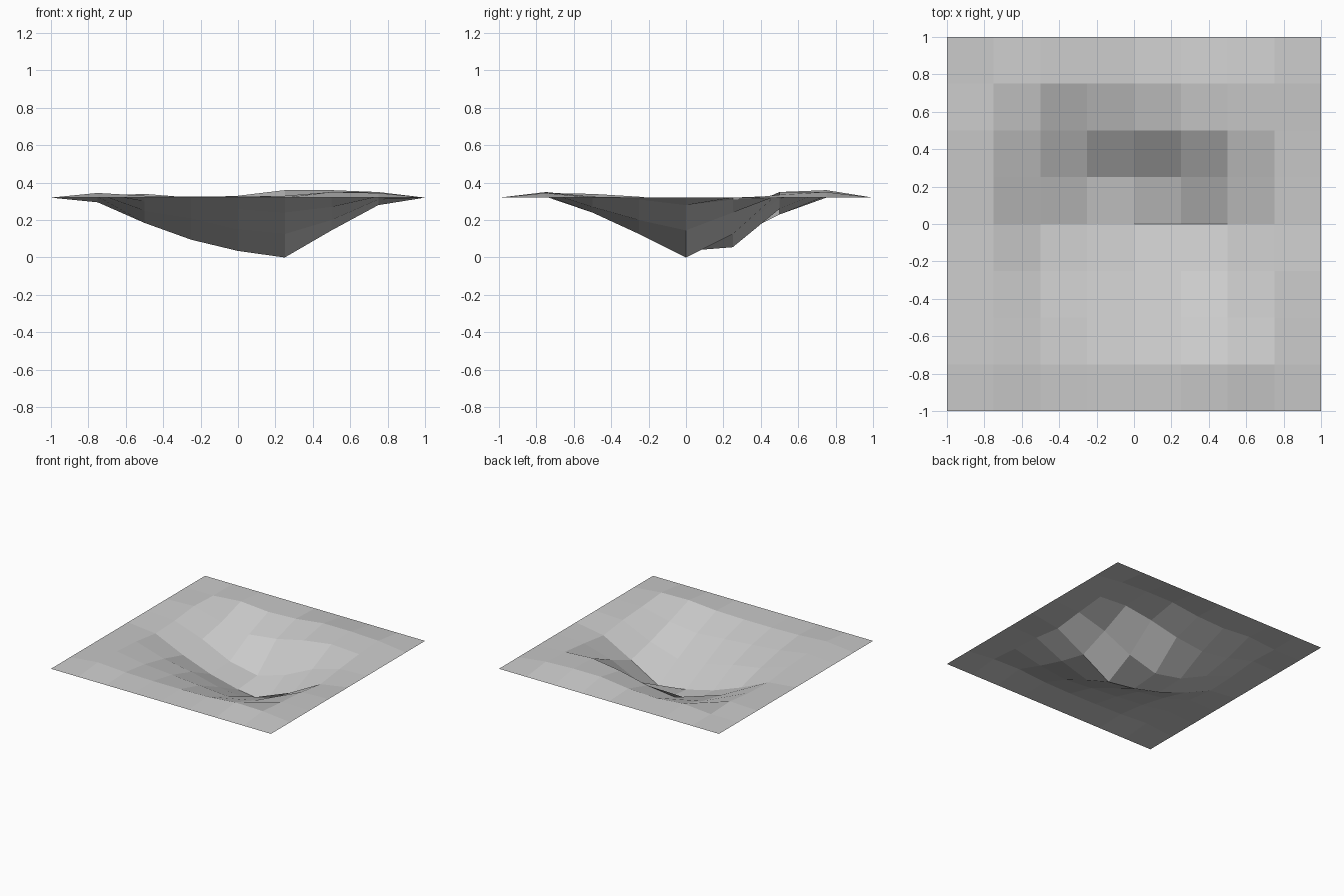
import bpy
import bmesh

cube = bpy.data.objects.get("Cube")
if cube:
    bpy.data.objects.remove(cube)

RIM = 0.32      # height of the flat outer border
CELLS = 8       # square cells along each side

# Relief of the inner grid points above or below the rim, in hundredths.
# Rows run from front to back, columns from -x to +x.
RELIEF = [
    [2.5, 1, 0.5, 0.5, 1, 3, 2.5],
    [2, -2, -4, -6, -8, -5, 0.5],
    [0.5, -7, -11, -17, -19.5, -12, -1],
    [-2.5, -13.5, -22.5, -28.5, -32, -17.5, -4],
    [-1.5, -10, -21.5, -26.5, -19.5, -8, -1],
    [1, -5.5, -9, -6, -0.5, 3, 1.5],
    [0, 2, 0, 1, 4, 4, 3],
]


def make_material(name, colour):
    mat = bpy.data.materials.new(name)
    mat.use_nodes = True
    mat.diffuse_color = colour
    shader = mat.node_tree.nodes["Principled BSDF"]
    shader.inputs["Base Color"].default_value = colour
    shader.inputs["Roughness"].default_value = 0.8
    return mat


def relief_at(x, y):
    """Height offset of a grid point; the border stays level."""
    col = round((x + 1) * CELLS / 2) - 1
    row = round((y + 1) * CELLS / 2) - 1
    inside = range(CELLS - 1)
    return RELIEF[row][col] / 100 if row in inside and col in inside else 0


# Flat-shaded sheet of ground with a hollow pressed into it
bm = bmesh.new()
bmesh.ops.create_grid(bm, x_segments=CELLS, y_segments=CELLS, size=1)
for vert in bm.verts:
    vert.co.z = RIM + relief_at(vert.co.x, vert.co.y)
for face in bm.faces:
    face.smooth = False
    if face.normal.z < 0:
        face.normal_flip()

mesh = bpy.data.meshes.new("terrain_sheet")
bm.to_mesh(mesh)
bm.free()
mesh.materials.append(make_material("light grey ground", (0.6, 0.6, 0.6, 1)))
terrain = bpy.data.objects.new("terrain_sheet", mesh)
bpy.context.collection.objects.link(terrain)
